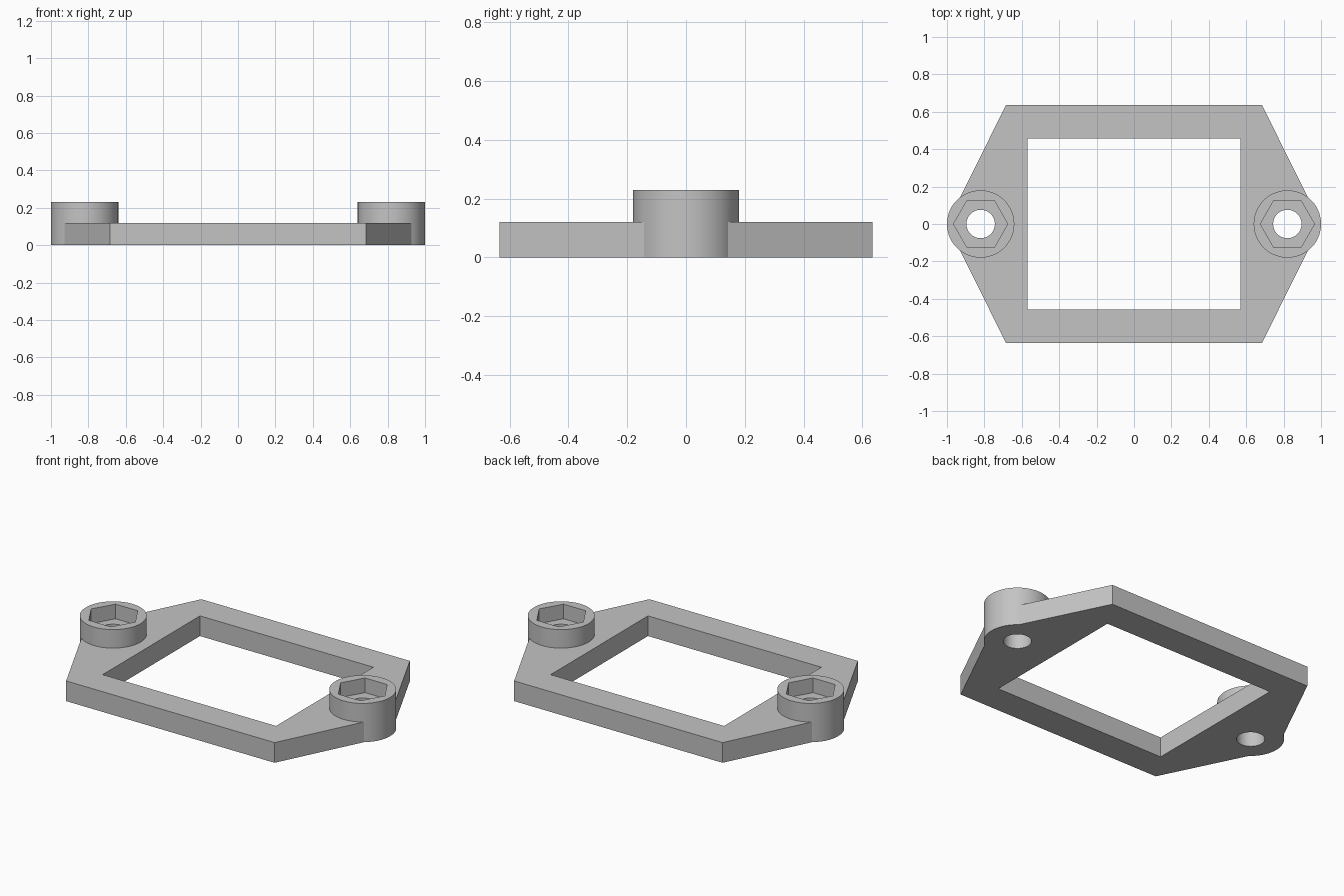
import bpy
import math

cube = bpy.data.objects.get("Cube")
if cube:
    bpy.data.objects.remove(cube, do_unlink=True)

PLATE_TOP, BOSS_TOP, POCKET_FLOOR = 0.12, 0.23, 0.143
BOSS_X, BOSS_R, HOLE_R, NUT_R = 0.82, 0.18, 0.076, 0.145

grey = bpy.data.materials.new("plain grey")
grey.use_nodes = True
grey.diffuse_color = (0.55, 0.55, 0.55, 1)
grey.node_tree.nodes["Principled BSDF"].inputs["Base Color"].default_value = (0.55, 0.55, 0.55, 1)


def prism(name, outline, z0, z1):
    """Extrude a counter-clockwise outline between two heights."""
    n = len(outline)
    verts = [(x, y, z) for z in (z0, z1) for x, y in outline]
    faces = [tuple(reversed(range(n))), tuple(range(n, 2 * n))]
    faces += [(i, (i + 1) % n, (i + 1) % n + n, i + n) for i in range(n)]
    mesh = bpy.data.meshes.new(name)
    mesh.from_pydata(verts, [], faces)
    mesh.materials.append(grey)
    obj = bpy.data.objects.new(name, mesh)
    bpy.context.collection.objects.link(obj)
    return obj


def ring(x, radius, sides):
    return [(x + radius * math.cos(math.tau * i / sides),
             radius * math.sin(math.tau * i / sides)) for i in range(sides)]


def combine(target, tool, operation):
    """Apply a boolean and remove the tool."""
    mod = target.modifiers.new(operation, "BOOLEAN")
    mod.object, mod.operation, mod.solver = tool, operation, "EXACT"
    bpy.context.view_layer.objects.active = target
    bpy.ops.object.modifier_apply(modifier=mod.name)
    bpy.data.objects.remove(tool, do_unlink=True)


# Six-sided plate with a rectangular window
plate = prism("mounting_plate", [(1.0, 0), (0.685, 0.635), (-0.685, 0.635),
                                 (-1.0, 0), (-0.685, -0.635), (0.685, -0.635)], 0, PLATE_TOP)
window = prism("window_cutter", [(0.57, 0.457), (-0.57, 0.457),
                                 (-0.57, -0.457), (0.57, -0.457)], -0.1, 0.3)
combine(plate, window, "DIFFERENCE")

# Round bosses with a hexagonal nut pocket and a through hole
for side in (-1, 1):
    x = side * BOSS_X
    combine(plate, prism("boss", ring(x, BOSS_R, 96), 0, BOSS_TOP), "UNION")
    combine(plate, prism("nut_cutter", ring(x, NUT_R, 6), POCKET_FLOOR, 0.4), "DIFFERENCE")
    combine(plate, prism("hole_cutter", ring(x, HOLE_R, 64), -0.1, 0.4), "DIFFERENCE")

# Smooth round walls, crisp edges
bpy.ops.object.select_all(action="DESELECT")
plate.select_set(True)
bpy.context.view_layer.objects.active = plate
bpy.ops.object.shade_smooth_by_angle(angle=math.radians(25))
